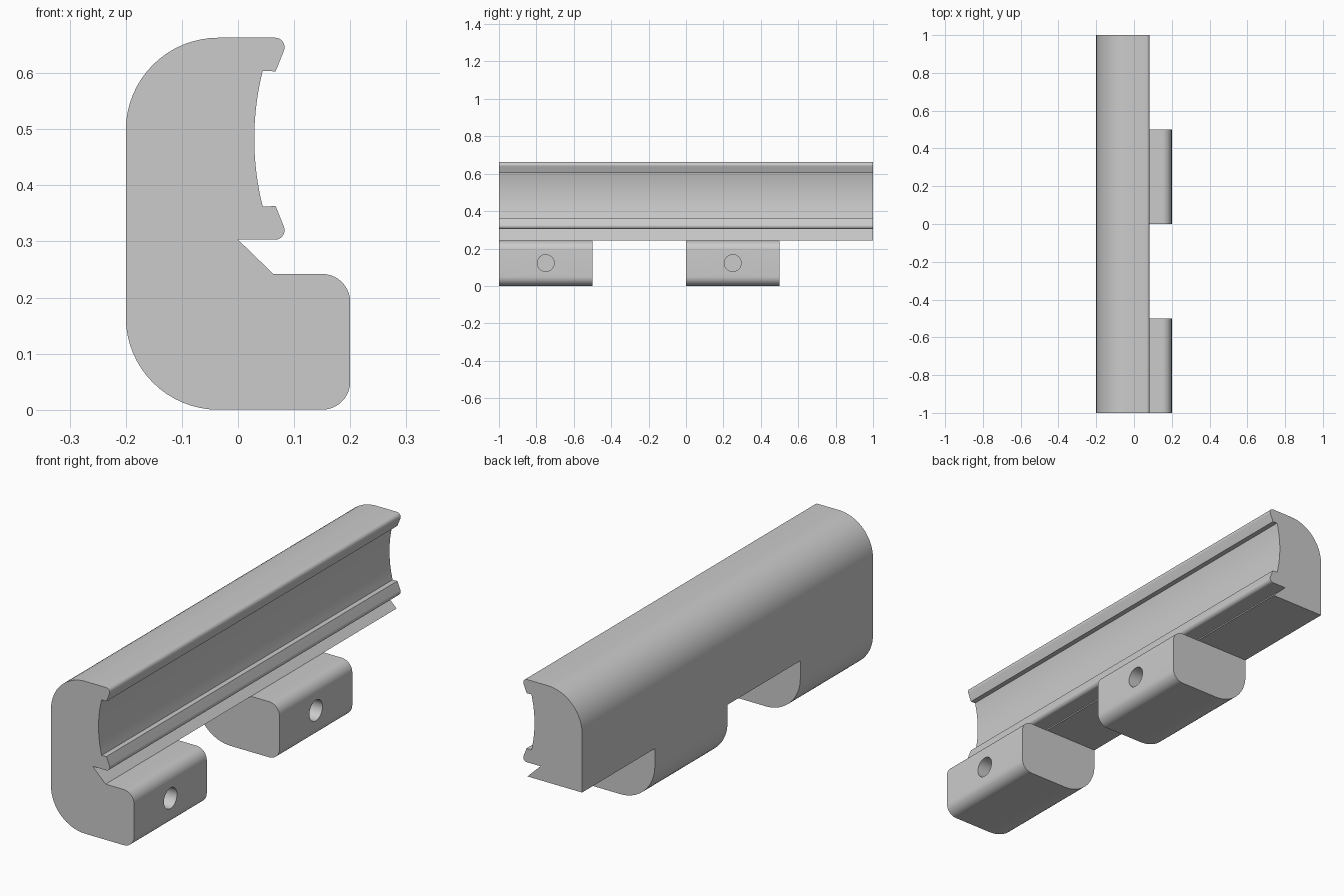
import bpy, bmesh
from math import cos, sin, radians
from mathutils import Matrix

cube = bpy.data.objects.get("Cube")
if cube:
    bpy.data.objects.remove(cube, do_unlink=True)

grey = bpy.data.materials.new("plain grey")
grey.use_nodes = True
colour = (0.6, 0.6, 0.6, 1)
grey.diffuse_color = colour
grey.node_tree.nodes["Principled BSDF"].inputs["Base Color"].default_value = colour

H, MID, SHELF = 0.663, 0.483, 0.242   # height, groove centre, shelf height


def arc(cx, cz, r, a0, a1, steps=16):
    angles = [radians(a0 + (a1 - a0) * i / steps) for i in range(steps + 1)]
    return [(cx + r * cos(a), cz + r * sin(a)) for a in angles]


def add_object(name, bm):
    mesh = bpy.data.meshes.new(name)
    bmesh.ops.recalc_face_normals(bm, faces=bm.faces)
    bm.to_mesh(mesh)
    bm.free()
    mesh.materials.append(grey)
    obj = bpy.data.objects.new(name, mesh)
    bpy.context.collection.objects.link(obj)
    return obj


def extrude_profile(name, points, y0, y1):
    bm = bmesh.new()
    face = bm.faces.new([bm.verts.new((x, y0, z)) for x, z in points])
    new = bmesh.ops.extrude_face_region(bm, geom=[face])["geom"]
    verts = [v for v in new if isinstance(v, bmesh.types.BMVert)]
    bmesh.ops.translate(bm, verts=verts, vec=(0, y1 - y0, 0))
    return add_object(name, bm)


# Cross-section: lower hook, V notch, then the mirrored lips of the groove
R, LUG_R, LIP_R = 0.165, 0.05, 0.017
lower_hook = (arc(-0.2 + R, R, R, 180, 270)
              + arc(0.2 - LUG_R, LUG_R, LUG_R, 270, 360, 10)
              + arc(0.2 - LUG_R, SHELF - LUG_R, LUG_R, 0, 90, 10)
              + [(0.063, SHELF), (0, 0.303)])
lower_lip = arc(0.066, 0.303 + LIP_R, LIP_R, -90, 25, 10) + [(0.067, 0.363)]
groove = [(0.029 + 0.015 * (t / 8) ** 2, MID + 0.121 * t / 8) for t in range(-8, 9)]
upper_lip = [(x, 2 * MID - z) for x, z in reversed(lower_lip)]
profile = lower_hook + lower_lip + groove + upper_lip + arc(-0.2 + R, H - R, R, 90, 180)
rail = extrude_profile("grooved_rail", profile, -1, 1)

# Gaps between the lugs
cutters = []
for y0, y1 in ((-0.5, 0), (0.5, 1.1)):
    box = [(-0.3, -0.1), (0.3, -0.1), (0.3, SHELF), (-0.3, SHELF)]
    cutters.append(extrude_profile("gap_cutter", box, y0, y1))

# Blind screw hole in each lug
for y in (-0.75, 0.25):
    bm = bmesh.new()
    place = Matrix.Translation((0.15, y, 0.122)) @ Matrix.Rotation(radians(90), 4, "Y")
    bmesh.ops.create_cone(bm, cap_ends=True, segments=32, radius1=0.045,
                          radius2=0.045, depth=0.4, matrix=place)
    cutters.append(add_object("hole_cutter", bm))

bpy.ops.object.select_all(action="DESELECT")
bpy.context.view_layer.objects.active = rail
rail.select_set(True)
for cutter in cutters:
    cutter.hide_render = True
    cut = rail.modifiers.new("cut", "BOOLEAN")
    cut.operation = "DIFFERENCE"
    cut.solver = "EXACT"
    cut.object = cutter
    bpy.ops.object.modifier_apply(modifier=cut.name)
    bpy.data.objects.remove(cutter, do_unlink=True)

bpy.ops.object.shade_smooth_by_angle(angle=radians(20))
